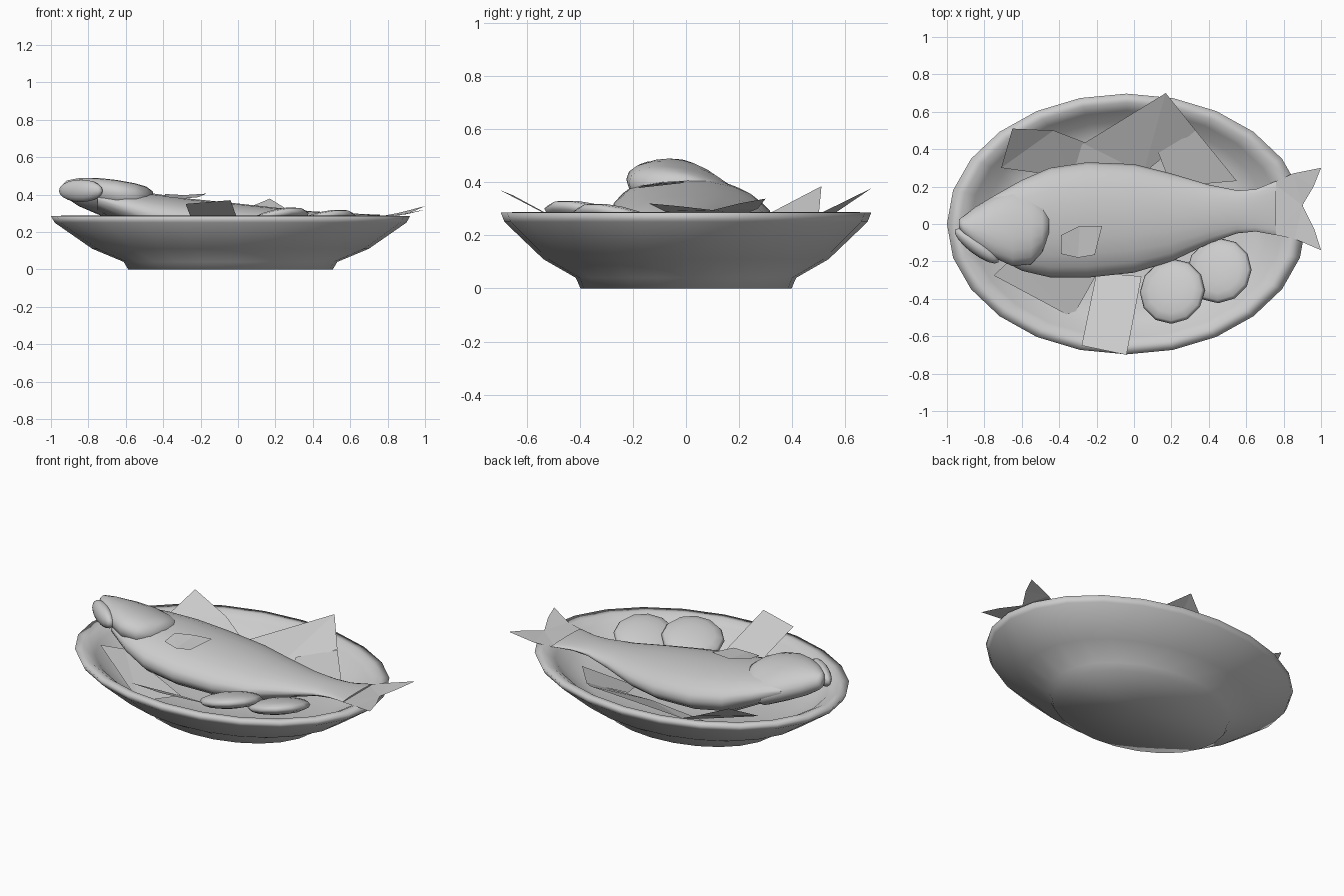
import bpy, bmesh, math
from mathutils import Matrix, Vector

if "Cube" in bpy.data.objects:
    bpy.data.objects.remove(bpy.data.objects["Cube"])

grey = bpy.data.materials.new("plain_grey")
grey.diffuse_color = (0.6, 0.6, 0.6, 1)
grey.use_nodes = True
grey.node_tree.nodes["Principled BSDF"].inputs["Base Color"].default_value = grey.diffuse_color


def finish(name, bm, smooth=None):
    """Turn a bmesh into a named object, optionally smooth shaded."""
    mesh = bpy.data.meshes.new(name)
    bm.to_mesh(mesh)
    bm.free()
    mesh.materials.append(grey)
    obj = bpy.data.objects.new(name, mesh)
    bpy.context.collection.objects.link(obj)
    if smooth:
        bpy.ops.object.select_all(action='DESELECT')
        obj.select_set(True)
        bpy.context.view_layer.objects.active = obj
        bpy.ops.object.shade_smooth_by_angle(angle=math.radians(smooth))
    return obj


def skin(name, rings, smooth):
    """Bridge a list of closed rings of points and cap both ends."""
    bm = bmesh.new()
    loops = [[bm.verts.new(p) for p in ring] for ring in rings]
    n = len(loops[0])
    for a, b in zip(loops, loops[1:]):
        for i in range(n):
            j = (i + 1) % n
            bm.faces.new((a[i], a[j], b[j], b[i]))
    caps = [bm.faces.new(loops[0]), bm.faces.new(loops[-1])]
    bmesh.ops.recalc_face_normals(bm, faces=bm.faces)
    bmesh.ops.poke(bm, faces=caps)
    return finish(name, bm, smooth)


def loft(name, sections, lean=0):
    """Elliptical sections: x, low y, high y, top z, bottom z; lean lifts the -y side."""
    rings = []
    for x, y0, y1, top, bottom in sections:
        ring = []
        for i in range(20):
            a = math.tau * i / 20
            dy = (y1 - y0) / 2 * math.cos(a)
            ring.append((x, (y0 + y1) / 2 + dy,
                         (top + bottom) / 2 + (top - bottom) / 2 * math.sin(a) - lean * dy))
        rings.append(ring)
    return skin(name, rings, 60)


def sheet(name, points):
    """Thin flat piece facing upwards."""
    bm = bmesh.new()
    face = bm.faces.new([bm.verts.new(p) for p in points])
    face.normal_update()
    if face.normal.z < 0:
        face.normal_flip()
    bmesh.ops.triangulate(bm, faces=bm.faces[:])
    return finish(name, bm)


def ellipsoid(name, centre, size, rotation, segments, rings):
    bm = bmesh.new()
    bmesh.ops.create_uvsphere(bm, u_segments=segments, v_segments=rings, radius=1)
    bm.transform(Matrix.Translation(Vector(centre)) @ rotation @ Matrix.Diagonal((*size, 1)))
    return finish(name, bm, 75)


# Oval dish: outer wall, rim, then the hollow inside
profile = [(0.57, 0), (0.595, 0.04), (0.77, 0.11), (0.98, 0.25), (1, 0.285),
           (0.93, 0.287), (0.87, 0.255), (0.79, 0.18), (0.66, 0.14), (0.3, 0.125)]
dish = [[(-0.04 + 0.96 * r * math.cos(math.tau * i / 24),
          0.697 * r * math.sin(math.tau * i / 24), z) for i in range(24)]
        for r, z in profile]
skin("dish", dish, 179)

# Fish lying on its side
loft("fish_body", [
    (-0.75, -0.17, 0.15, 0.43, 0.31), (-0.6, -0.25, 0.235, 0.42, 0.24),
    (-0.45, -0.285, 0.30, 0.405, 0.165), (-0.25, -0.287, 0.33, 0.377, 0.135),
    (0, -0.26, 0.32, 0.352, 0.13), (0.2, -0.20, 0.27, 0.33, 0.145),
    (0.4, -0.105, 0.21, 0.31, 0.2), (0.55, -0.05, 0.18, 0.302, 0.24),
    (0.65, -0.04, 0.185, 0.297, 0.255), (0.76, -0.06, 0.23, 0.292, 0.275)])
loft("fish_head", [
    (-0.935, -0.02, 0.025, 0.455, 0.40), (-0.915, -0.05, 0.04, 0.475, 0.38),
    (-0.85, -0.115, 0.09, 0.485, 0.34), (-0.75, -0.18, 0.15, 0.483, 0.30),
    (-0.65, -0.225, 0.20, 0.470, 0.265), (-0.55, -0.215, 0.19, 0.452, 0.26),
    (-0.49, -0.15, 0.14, 0.437, 0.28), (-0.455, -0.06, 0.06, 0.415, 0.31)], lean=0.2)
ellipsoid("fish_lower_jaw", (-0.84, -0.117, 0.42), (0.145, 0.045, 0.06),
          Matrix.Rotation(math.radians(-37), 4, 'Z'), 16, 10)
sheet("fish_tail", [
    (0.74, -0.055, 0.28), (0.86, -0.08, 0.29), (1, -0.14, 0.32), (0.965, -0.03, 0.31),
    (0.9, 0.1, 0.295), (0.96, 0.2, 0.32), (1, 0.30, 0.338), (0.85, 0.27, 0.30),
    (0.74, 0.22, 0.28)])
sheet("fish_side_fin", [
    (-0.39, -0.16, 0.388), (-0.30, -0.18, 0.378), (-0.21, -0.165, 0.386),
    (-0.17, -0.01, 0.405), (-0.29, -0.01, 0.397), (-0.39, -0.06, 0.403)])

# Flat garnish leaves tucked under the fish
sheet("leaf_back_left", [
    (-0.65, 0.51, 0.385), (-0.43, 0.50, 0.28), (-0.22, 0.42, 0.17),
    (-0.35, 0.25, 0.145), (-0.71, 0.30, 0.275)])
sheet("leaf_back", [
    (0.17, 0.70, 0.378), (0.33, 0.50, 0.28), (0.05, 0.27, 0.16),
    (-0.38, 0.33, 0.16), (-0.27, 0.43, 0.195)])
sheet("leaf_back_right", [
    (0.33, 0.50, 0.275), (0.55, 0.23, 0.22), (0.2, 0.2, 0.18), (0.13, 0.38, 0.225)])
sheet("leaf_front", [
    (-0.28, -0.65, 0.35), (-0.04, -0.70, 0.37), (0.04, -0.28, 0.15), (-0.2, -0.26, 0.14)])
sheet("leaf_front_left", [
    (-0.75, -0.275, 0.315), (-0.65, -0.18, 0.28), (-0.2, -0.27, 0.145), (-0.33, -0.5, 0.165)])

# Two rounded slices leaning up beside the fish
lean = Matrix.Rotation(math.radians(18), 4, Vector((-1, -1, 0)))
for i, centre in enumerate([(0.205, -0.36, 0.262), (0.455, -0.25, 0.25)]):
    ellipsoid(f"slice_{i + 1}", centre, (0.178, 0.178, 0.045), lean, 12, 8)
